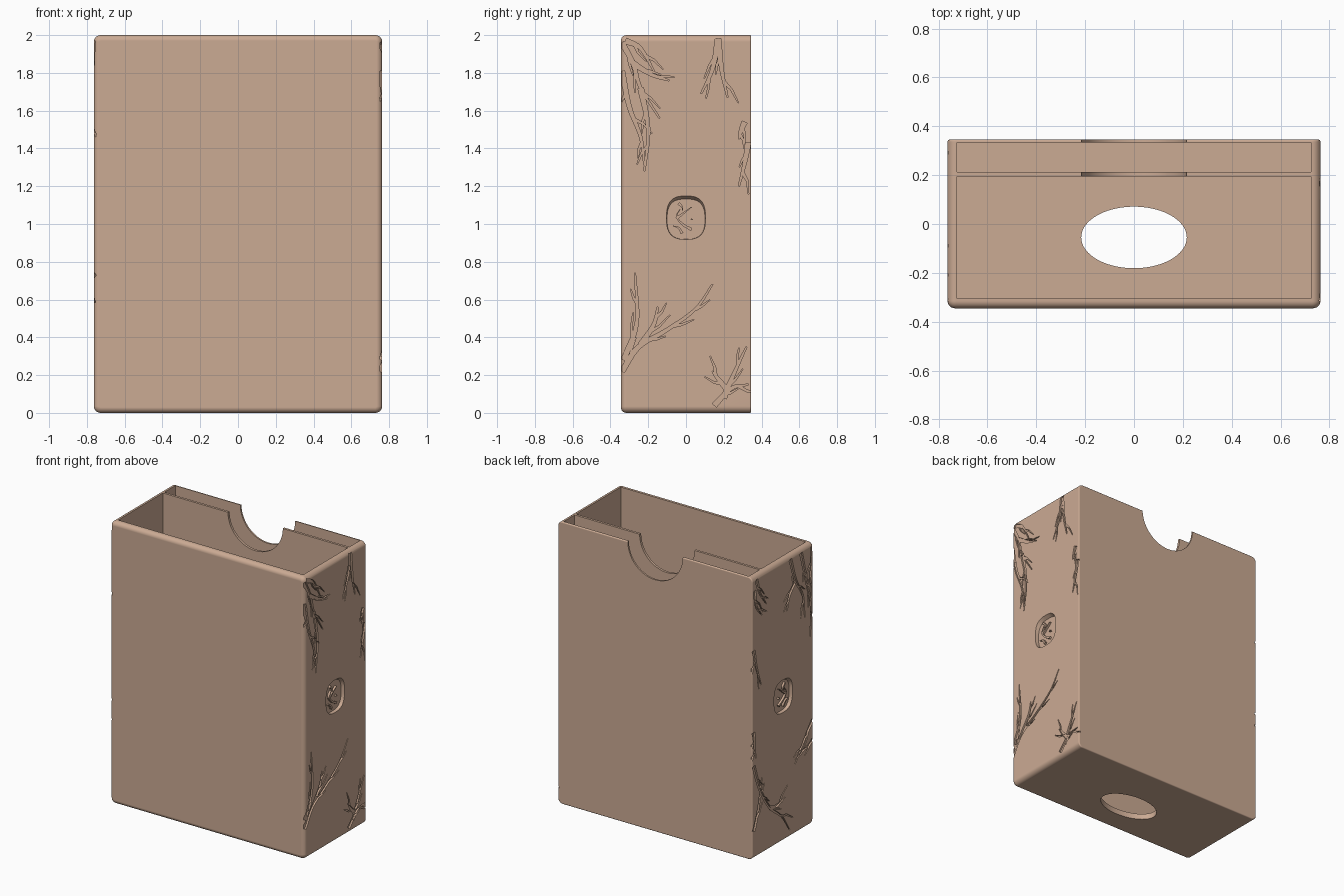
import bpy, bmesh, math, random
from mathutils import Vector

random.seed(7)
if "Cube" in bpy.data.objects:
    bpy.data.objects.remove(bpy.data.objects["Cube"])

HALF_X, HALF_Y, HEIGHT, FILLET = .763, .345, 2.0, .035

tan = bpy.data.materials.new("warm_tan")
tan.use_nodes = True
colour = (.6, .405, .295, 1)
tan.diffuse_color = colour
tan.node_tree.nodes["Principled BSDF"].inputs["Base Color"].default_value = colour


def finish(name, bm):
    bmesh.ops.recalc_face_normals(bm, faces=bm.faces)
    mesh = bpy.data.meshes.new(name)
    bm.to_mesh(mesh)
    bm.free()
    mesh.materials.append(tan)
    obj = bpy.data.objects.new(name, mesh)
    bpy.context.collection.objects.link(obj)
    return obj


def loft(bm, loops):
    """Closed solid through a series of matching loops."""
    rings = [[bm.verts.new(p) for p in loop] for loop in loops]
    for a, b in zip(rings, rings[1:]):
        for i in range(len(a)):
            j = (i + 1) % len(a)
            bm.faces.new((a[i], a[j], b[j], b[i]))
    bm.faces.new(rings[0][::-1])
    bm.faces.new(rings[-1])


def rounded_loop(inset, y, steps=6):
    """Rounded rectangle in the XZ plane."""
    radius = FILLET - inset
    loop = []
    for quarter, (sx, sz) in enumerate([(1, 1), (-1, 1), (-1, -1), (1, -1)]):
        cx = sx * (HALF_X - FILLET)
        cz = HEIGHT / 2 + sz * (HEIGHT / 2 - FILLET)
        for k in range(steps + 1):
            a = math.pi / 2 * (quarter + k / steps)
            loop.append((cx + radius * math.cos(a), y, cz + radius * math.sin(a)))
    return loop


def ellipse(centre, u, v, power=1.0, count=72):
    """Ellipse, or squarer superellipse for powers under one."""
    def bulge(n):
        return math.copysign(abs(n) ** power, n)
    angles = [2 * math.pi * i / count for i in range(count)]
    return [Vector(centre) + Vector(u) * bulge(math.cos(a)) + Vector(v) * bulge(math.sin(a))
            for a in angles]


def block(name, low, high):
    bm = bmesh.new()
    loft(bm, [[(low[0], low[1], z), (high[0], low[1], z), (high[0], high[1], z), (low[0], high[1], z)]
              for z in (low[2], high[2])])
    return finish(name, bm)


def cut(target, cutter, self_overlap=False):
    cutter.hide_render = True
    mod = target.modifiers.new("cut", 'BOOLEAN')
    mod.operation, mod.solver, mod.object = 'DIFFERENCE', 'EXACT', cutter
    mod.use_self = self_overlap
    bpy.ops.object.select_all(action='DESELECT')
    bpy.context.view_layer.objects.active = target
    target.select_set(True)
    bpy.ops.object.modifier_apply(modifier=mod.name)
    bpy.data.objects.remove(cutter)


# Outer shell: broad rounding at the front, a fine one at the back
def cap_rounding(radius, side, steps=6):
    return [rounded_loop(radius * (1 - math.sin(a)), side * (HALF_Y - radius * (1 - math.cos(a))))
            for a in [math.pi / 2 * k / steps for k in range(steps + 1)]]


bm = bmesh.new()
loft(bm, cap_rounding(.03, -1) + cap_rounding(.008, 1)[::-1])
box = finish("card_box", bm)

# Two compartments with a thin divider between them
cut(box, block("main_compartment", (-.725, -.305, .04), (.725, .195, 2.2)))
cut(box, block("rear_compartment", (-.725, .212, .04), (.725, .333, 2.2)))

# Thumb notch through divider and back wall
bm = bmesh.new()
loft(bm, [ellipse((0, y, HEIGHT), (.215, 0, 0), (0, 0, .215)) for y in (.1, .5)])
cut(box, finish("thumb_notch", bm))

# Oval push hole in the floor
bm = bmesh.new()
loft(bm, [ellipse((0, -.055, z), (.216, 0, 0), (0, .126, 0)) for z in (-.1, .1)])
cut(box, finish("floor_hole", bm))


# Branch strokes on the side walls, given as (y, z) in hundredths
def smooth_path(points, steps=5):
    pts = [Vector(p) for p in points]
    pts = [2 * pts[0] - pts[1]] + pts + [2 * pts[-1] - pts[-2]]
    path = []
    for a, b, c, d in zip(pts, pts[1:], pts[2:], pts[3:]):
        for k in range(steps):
            t = k / steps
            path.append(b + (c - a) * t / 2 + (2 * a - 5 * b + 4 * c - d) * t * t / 2
                        + (3 * b - a - 3 * c + d) * t ** 3 / 2)
    return path + [pts[-2]]


def stroke(bm, path, width, x_in, x_out):
    """Tapered ribbon prism along a path on a side wall."""
    left, right = [], []
    for i, p in enumerate(path):
        d = (path[min(i + 1, len(path) - 1)] - path[max(i - 1, 0)]).normalized()
        w = width * (1 - .8 * i / (len(path) - 1)) / 2
        side = Vector((-d.y, d.x)) * w
        left.append(p + side)
        right.append(p - side)
    outline = left + right[::-1]
    loft(bm, [[(x, p.x, p.y) for p in outline] for x in (x_in, x_out)])


def branch(bm, points, side, width):
    path = smooth_path([(y / 100, z / 100) for y, z in points])
    deep = HALF_X - .012

    def carve(line, w):
        stroke(bm, line, w, side * (deep + random.uniform(-.001, .001)),
               side * (HALF_X + random.uniform(.02, .03)))
    carve(path, width)
    for i in range(3, len(path) - 2, 4):
        turn = random.choice((-1, 1)) * random.uniform(.4, .8)
        d = (path[i + 1] - path[i]).normalized()
        bent = Vector((d.x * math.cos(turn) - d.y * math.sin(turn),
                       d.x * math.sin(turn) + d.y * math.cos(turn)))
        reach = random.uniform(.05, .1)
        tip = path[i] + (bent + d * .5) * reach
        carve([path[i], path[i] + bent * reach * .6, tip], width * .55)


right_top = [
    [(-34, 196), (-28, 185), (-24, 172), (-14, 156)],
    [(-28, 185), (-18, 179), (-9, 176)],
    [(-24, 172), (-20, 150), (-22, 128)],
    [(-34, 181), (-30, 162), (-24, 146), (-22, 131)],
    [(-32, 197), (-24, 193), (-17, 181)],
    [(17, 198), (14, 182), (8, 169)],
    [(17, 198), (19, 181), (22, 167)],
    [(31, 154), (29, 149), (28, 145)],
    [(33, 143), (31, 132), (28, 120)],
]
right_low = [
    [(-34, 22), (-25, 35), (-10, 44), (5, 55), (14, 68)],
    [(-33, 28), (-26, 48), (-27, 74)],
    [(-24, 36), (-17, 47), (-15, 56)],
    [(15, 4), (24, 13), (33, 15)],
    [(20, 8), (25, 20), (32, 35)],
    [(22, 12), (17, 18), (14, 22)],
]
left_top = [
    [(-8, 197), (-14, 180), (-22, 166), (-24, 150)],
    [(-20, 197), (-26, 175), (-31, 155), (-30, 134)],
    [(-14, 180), (-7, 172), (-4, 162)],
    [(-32, 197), (-31, 180), (-27, 168)],
    [(30, 197), (26, 186), (19, 176)],
    [(32, 190), (30, 178), (24, 170)],
    [(33, 148), (30, 135), (25, 121)],
]
left_low = [
    [(33, 66), (26, 47), (15, 30), (2, 19), (-7, 6)],
    [(33, 20), (28, 34), (24, 55)],
    [(15, 30), (8, 28), (-2, 31)],
    [(33, 90), (32, 80), (31, 71)],
    [(-33, 74), (-24, 64), (-13, 50)],
    [(-33, 60), (-27, 57), (-17, 57)],
]
for label, side, groups in (("right", 1, (right_top, right_low)), ("left", -1, (left_top, left_low))):
    bm = bmesh.new()
    for line in groups[0] + groups[1]:
        branch(bm, line, side, .03)
    cut(box, finish(label + "_branch_grooves", bm), True)

    # Rounded medallion recess, sloping at its upper edge
    bm = bmesh.new()
    loft(bm, [ellipse((side * (HALF_X - .025), 0, 1.026), (0, .1, 0), (0, 0, .106), .72),
              ellipse((side * (HALF_X + .001), 0, 1.034), (0, .103, 0), (0, 0, .115), .72),
              ellipse((side * (HALF_X + .03), 0, 1.034), (0, .103, 0), (0, 0, .115), .72)])
    cut(box, finish(label + "_medallion_recess", bm))

    # Small raised sprig inside the medallion
    bm = bmesh.new()
    for line in ([(3, 97), (-2, 100), (-5, 104), (-3, 108)], [(-5, 103), (-1, 106), (3, 109)],
                 [(-2, 95), (-4, 98), (-7, 99)], [(-4, 111), (-2, 109), (-2, 107)], [(3, 102), (3, 103)]):
        stroke(bm, smooth_path([(y / 100, z / 100) for y, z in line]), .016,
               side * (HALF_X - .028), side * (HALF_X - .01))
    finish(label + "_medallion_sprig", bm)

# Smooth fillets with flat walls
bpy.ops.object.select_all(action='DESELECT')
bpy.context.view_layer.objects.active = box
box.select_set(True)
bpy.ops.object.shade_smooth_by_angle(angle=math.radians(30))
weighted = box.modifiers.new("flat_walls", 'WEIGHTED_NORMAL')
weighted.keep_sharp = True
